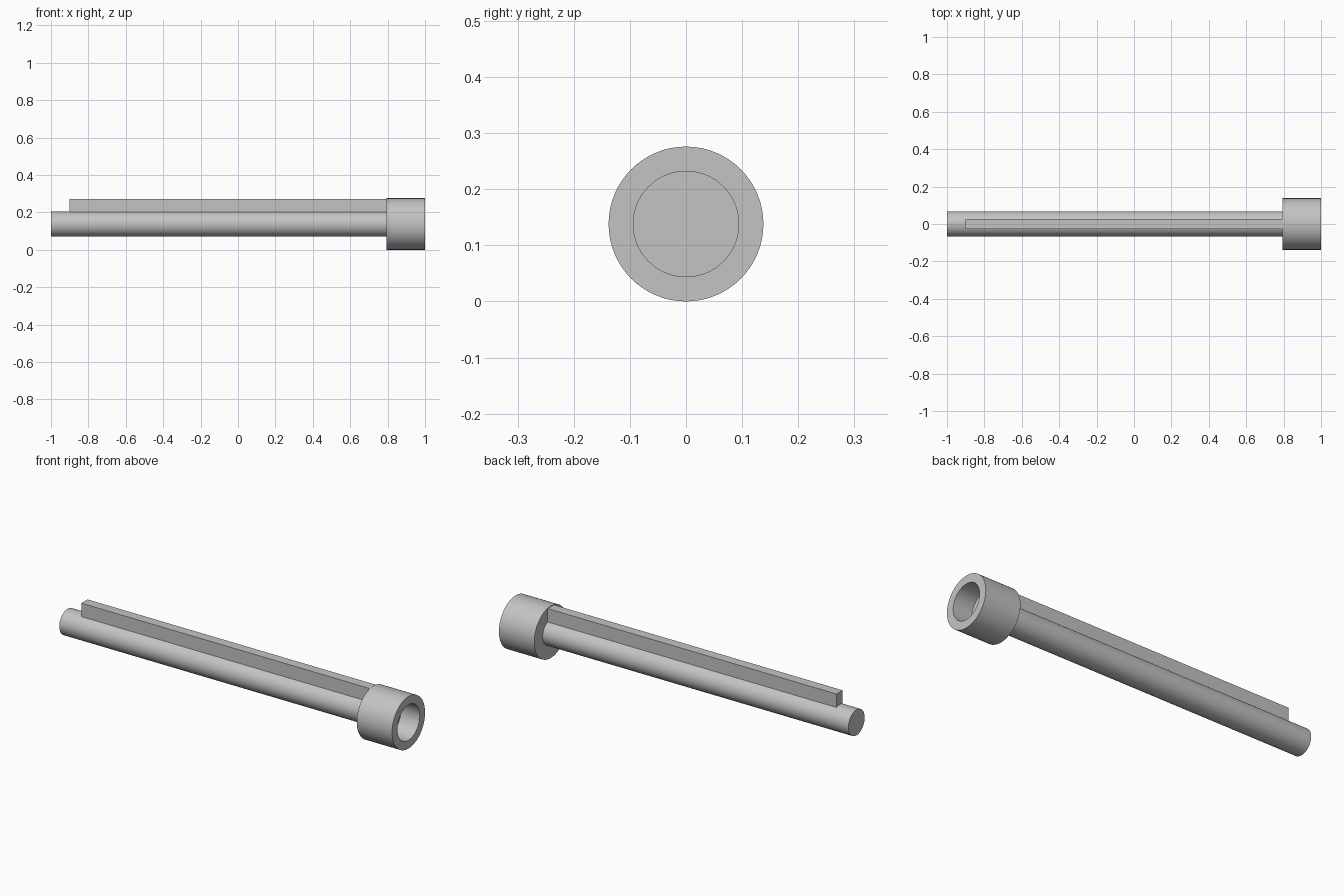
import bpy
import bmesh
import math
from mathutils import Matrix

cube = bpy.data.objects.get("Cube")
if cube:
    bpy.data.objects.remove(cube)

AXIS_Z = 0.138
SEGMENTS = 64

# Single plain grey material
grey = bpy.data.materials.new("plain_grey")
grey.use_nodes = True
colour = (0.55, 0.55, 0.55, 1)
grey.diffuse_color = colour
grey.node_tree.nodes["Principled BSDF"].inputs["Base Color"].default_value = colour


def finish(name, bm, smooth=False):
    bmesh.ops.recalc_face_normals(bm, faces=bm.faces)
    mesh = bpy.data.meshes.new(name)
    bm.to_mesh(mesh)
    bm.free()
    mesh.materials.append(grey)
    obj = bpy.data.objects.new(name, mesh)
    bpy.context.collection.objects.link(obj)
    if smooth:
        bpy.ops.object.select_all(action="DESELECT")
        obj.select_set(True)
        bpy.context.view_layer.objects.active = obj
        bpy.ops.object.shade_smooth_by_angle(angle=math.radians(30))
    return obj


def turned(name, profile):
    """Spin an (x, radius) profile around the long axis."""
    bm = bmesh.new()
    verts = [bm.verts.new((x, 0, AXIS_Z + r)) for x, r in profile]
    edges = [bm.edges.new(pair) for pair in zip(verts, verts[1:])]
    bmesh.ops.spin(bm, geom=verts + edges, cent=(0, 0, AXIS_Z), axis=(1, 0, 0),
                   angle=math.tau, steps=SEGMENTS, use_merge=True)
    bmesh.ops.remove_doubles(bm, verts=bm.verts, dist=0.0001)
    return finish(name, bm, smooth=True)


def box(name, low, high):
    bm = bmesh.new()
    size = [b - a for a, b in zip(low, high)]
    centre = [(a + b) / 2 for a, b in zip(low, high)]
    bmesh.ops.create_cube(bm, size=1, matrix=Matrix.Translation(centre) @ Matrix.Diagonal((*size, 1)))
    return finish(name, bm)


# Solid round shaft, ending at the collar
turned("shaft", [(-1, 0), (-1, 0.068), (0.8, 0.068), (0.8, 0)])

# Collar with a blind bore in its outer end
turned("collar", [(0.793, 0), (0.793, 0.138), (1, 0.138), (1, 0.094), (0.89, 0.094), (0.89, 0)])

# Rectangular rib along the top of the shaft
box("rib", (-0.9, -0.026, 0.2), (0.8, 0.026, 0.272))
